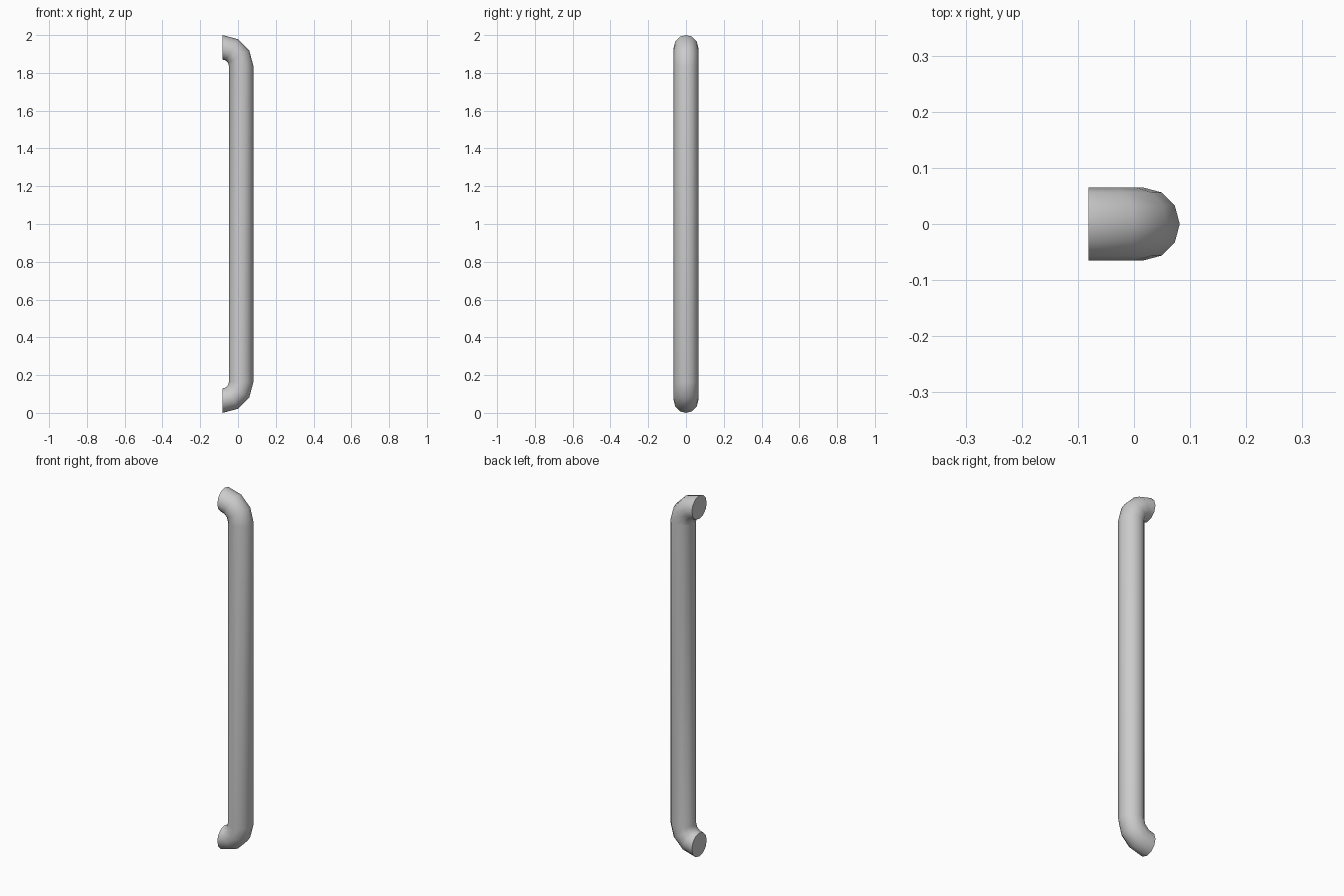
import bpy, bmesh, math

if "Cube" in bpy.data.objects:
    bpy.data.objects.remove(bpy.data.objects["Cube"])

SIDES, STEPS = 12, 3
TUBE, BEND = 0.065, 0.098      # tube radius, bend radius of the centre line
X0, HEIGHT = -0.0815, 2.0      # mounting plane, total height
LOW = TUBE + BEND              # height of the bend centre

# Stations: bend centre height and angle, from lower foot to upper foot
stations = [(LOW, math.radians(-90 + 90 * i / STEPS)) for i in range(STEPS + 1)]
stations += [(HEIGHT - LOW, math.radians(90 * i / STEPS)) for i in range(STEPS + 1)]

bm = bmesh.new()
rings = []
for zc, a in stations:
    ring = []
    for k in range(SIDES):
        t = 2 * math.pi * k / SIDES
        r = BEND + TUBE * math.cos(t)
        ring.append(bm.verts.new((X0 + r * math.cos(a), TUBE * math.sin(t),
                                  zc + r * math.sin(a))))
    rings.append(ring)

# Tube walls
for lo, hi in zip(rings, rings[1:]):
    for k in range(SIDES):
        n = (k + 1) % SIDES
        bm.faces.new((lo[k], lo[n], hi[n], hi[k]))

# Flat mounting ends
bm.faces.new(rings[0][::-1])
bm.faces.new(rings[-1])
bmesh.ops.recalc_face_normals(bm, faces=bm.faces[:])

mesh = bpy.data.meshes.new("pull_handle")
bm.to_mesh(mesh)
bm.free()
handle = bpy.data.objects.new("pull_handle", mesh)
bpy.context.collection.objects.link(handle)

# Smooth tube, sharp end rims
bpy.context.view_layer.objects.active = handle
handle.select_set(True)
bpy.ops.object.shade_smooth_by_angle(angle=math.radians(40))
